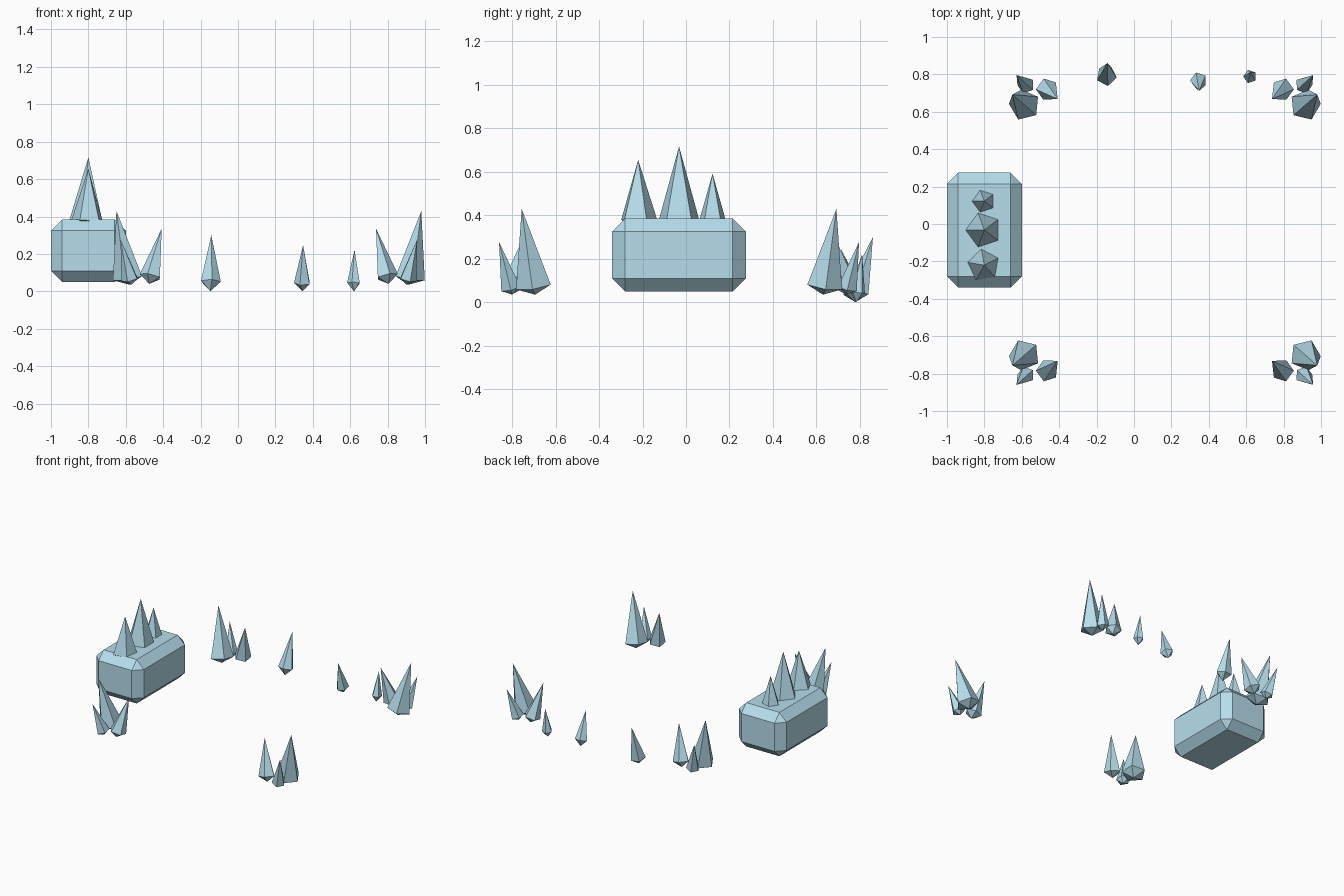
import bpy, bmesh, math
from mathutils import Vector

if "Cube" in bpy.data.objects:
    bpy.data.objects.remove(bpy.data.objects["Cube"])

ice = bpy.data.materials.new("ice")
ice.diffuse_color = (0.47, 0.73, 0.84, 1)
ice.use_nodes = True
ice.node_tree.nodes["Principled BSDF"].inputs["Base Color"].default_value = ice.diffuse_color
CX, CY = 0.165, -0.032  # symmetry centre of the corner clusters


def finish(bm, name):
    bmesh.ops.recalc_face_normals(bm, faces=bm.faces[:])
    mesh = bpy.data.meshes.new(name)
    bm.to_mesh(mesh)
    bm.free()
    mesh.materials.append(ice)
    ob = bpy.data.objects.new(name, mesh)
    bpy.context.collection.objects.link(ob)
    return ob


def crystal(bm, tip, apex, radius, ring_height, angle, sx=1, sy=1):
    """Five-sided shard: short point below, long point above, leaning along its axis."""
    tip, apex = Vector(tip), Vector(apex)
    axis = apex - tip
    centre = tip + axis * (ring_height / axis.z)
    turn = Vector((0, 0, 1)).rotation_difference(axis)
    pts = [tip, apex]
    for i in range(5):
        a = math.radians(angle + 72 * i)
        pts.append(centre + turn @ Vector((radius * math.cos(a), radius * math.sin(a), 0)))
    # optional mirroring about the cluster centre
    v = [bm.verts.new((CX + sx * (p.x - CX), CY + sy * (p.y - CY), p.z)) for p in pts]
    for i in range(5):
        a, b = v[2 + i], v[2 + (i + 1) % 5]
        bm.faces.new((a, b, v[1]))
        bm.faces.new((b, a, v[0]))


# Chamfered ice block
bm = bmesh.new()
bmesh.ops.create_cube(bm, size=1)
bmesh.ops.scale(bm, vec=(0.4, 0.615, 0.335), verts=bm.verts[:])
bmesh.ops.translate(bm, vec=(-0.8, -0.0325, 0.2175), verts=bm.verts[:])
bmesh.ops.bevel(bm, geom=bm.edges[:], offset=0.06, offset_type='OFFSET',
                segments=1, affect='EDGES', profile=0.5)
finish(bm, "ice_block")

# Three shards standing on the block
bm = bmesh.new()
for y, top, r, ang in ((-0.22, 0.655, 0.088, 170), (-0.032, 0.717, 0.097, 180), (0.122, 0.592, 0.063, 180)):
    crystal(bm, (-0.805, y, 0.32), (-0.8, y, top), r, 0.06, ang)
finish(bm, "block_crystals")

# Corner clusters, mirrored in x and y
corner = (
    ((0.908, 0.63, 0.035), (0.98, 0.692, 0.43), 0.085, 0.04, 5),
    ((0.805, 0.73, 0.04), (0.738, 0.668, 0.335), 0.06, 0.04, 0),
    ((0.90, 0.735, 0.035), (0.958, 0.796, 0.277), 0.047, 0.03, 0),
)
for label, sx, sy in (("back_right", 1, 1), ("back_left", -1, 1),
                      ("front_right", 1, -1), ("front_left", -1, -1)):
    bm = bmesh.new()
    for c in corner:
        crystal(bm, *c, sx, sy)
    finish(bm, label + "_crystals")

# Single shards along the back
back = (
    ((-0.148, 0.778, 0), (-0.143, 0.86, 0.3), 0.056, 0.05, -10),
    ((0.345, 0.78, 0), (0.348, 0.712, 0.247), 0.046, 0.045, 180),
    ((0.62, 0.783, 0), (0.623, 0.81, 0.222), 0.037, 0.045, 180),
)
for i, c in enumerate(back):
    bm = bmesh.new()
    crystal(bm, *c)
    finish(bm, f"back_crystal_{i + 1}")
